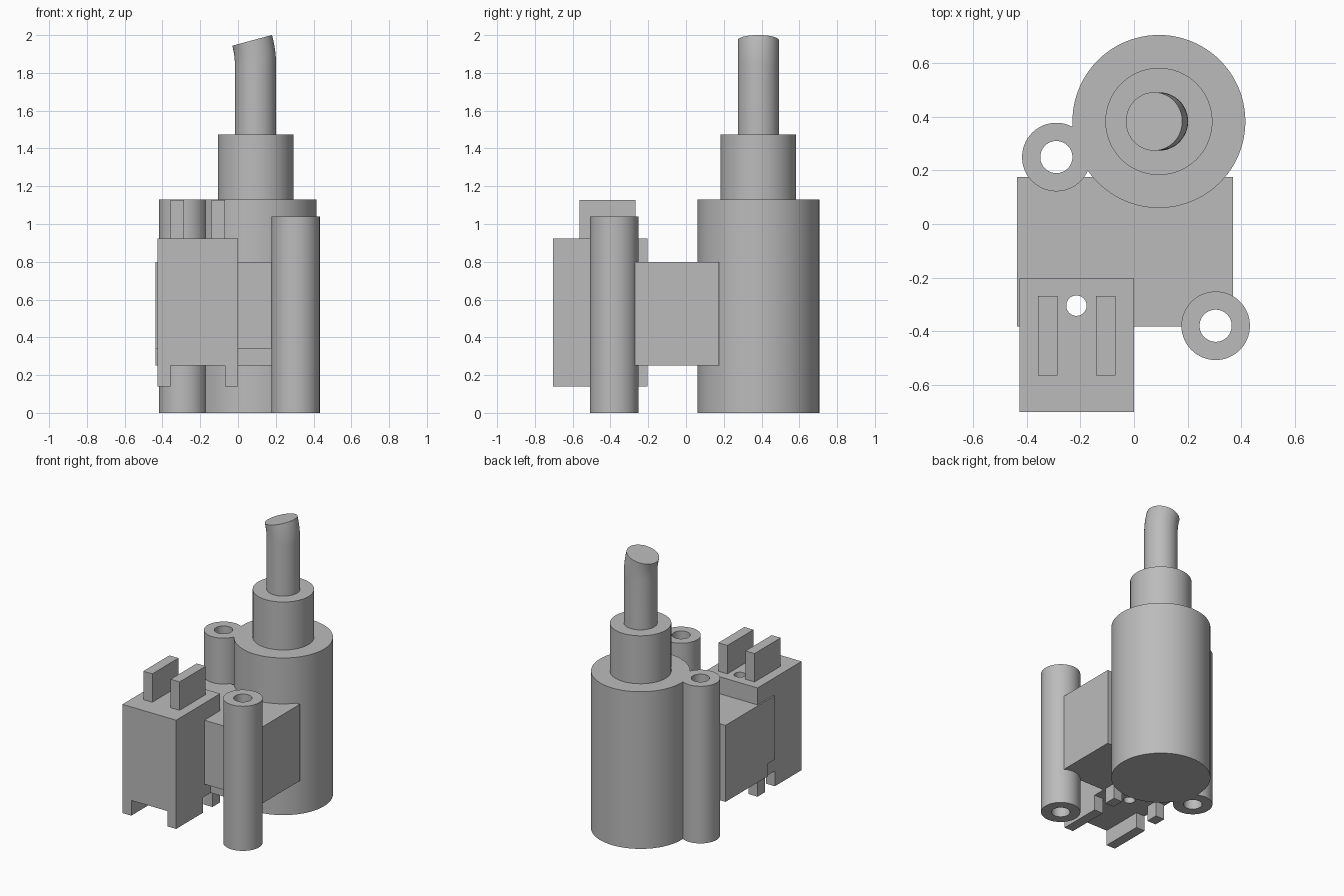
import bpy, bmesh, math
from mathutils import Matrix, Vector

cube = bpy.data.objects.get("Cube")
if cube:
    bpy.data.objects.remove(cube)

grey = bpy.data.materials.new("plain grey")
grey.use_nodes = True
COLOUR = (0.5, 0.5, 0.5, 1)
grey.diffuse_color = COLOUR
grey.node_tree.nodes["Principled BSDF"].inputs["Base Color"].default_value = COLOUR
SIDES = 96


def finish(name, bm):
    bmesh.ops.recalc_face_normals(bm, faces=bm.faces)
    mesh = bpy.data.meshes.new(name)
    bm.to_mesh(mesh)
    bm.free()
    mesh.materials.append(grey)
    obj = bpy.data.objects.new(name, mesh)
    bpy.context.collection.objects.link(obj)
    return obj


def activate(obj):
    bpy.ops.object.select_all(action='DESELECT')
    obj.select_set(True)
    bpy.context.view_layer.objects.active = obj


def smooth(obj):
    activate(obj)
    bpy.ops.object.shade_smooth_by_angle(angle=math.radians(30))
    return obj


def loft(name, rings, closed=False):
    """Skin circles given as (matrix, radius); cap the ends unless closed."""
    bm = bmesh.new()
    loops = []
    for mat, r in rings:
        angles = [math.tau * i / SIDES for i in range(SIDES)]
        loops.append([bm.verts.new(mat @ Vector((r * math.cos(a), r * math.sin(a), 0)))
                      for a in angles])
    pairs = list(zip(loops, loops[1:]))
    if closed:
        pairs.append((loops[-1], loops[0]))
    else:
        bm.faces.new(loops[0])
        bm.faces.new(loops[-1])
    for a, b in pairs:
        for i in range(SIDES):
            j = (i + 1) % SIDES
            bm.faces.new((a[i], a[j], b[j], b[i]))
    return smooth(finish(name, bm))


def at(x, y, z):
    return Matrix.Translation((x, y, z))


def cylinder(name, x, y, r, z0, z1):
    return loft(name, [(at(x, y, z0), r), (at(x, y, z1), r)])


def tube(name, x, y, r, hole, z1):
    return loft(name, [(at(x, y, 0), r), (at(x, y, z1), r),
                       (at(x, y, z1), hole), (at(x, y, 0), hole)], closed=True)


def prism(name, x0, x1, profile):
    """Extrude a (y, z) outline along x."""
    bm = bmesh.new()
    face = bm.faces.new([bm.verts.new((x0, y, z)) for y, z in profile])
    new = bmesh.ops.extrude_face_region(bm, geom=[face])["geom"]
    verts = [v for v in new if isinstance(v, bmesh.types.BMVert)]
    bmesh.ops.translate(bm, verts=verts, vec=(x1 - x0, 0, 0))
    return finish(name, bm)


def box(name, x0, x1, y0, y1, z0, z1):
    return prism(name, x0, x1, [(y0, z0), (y1, z0), (y1, z1), (y0, z1)])


def drill(obj, x, y, r):
    cutter = cylinder("hole_cutter", x, y, r, -0.5, 1.5)
    cutter.hide_render = True
    mod = obj.modifiers.new("hole", 'BOOLEAN')
    mod.operation, mod.solver, mod.object = 'DIFFERENCE', 'EXACT', cutter
    activate(obj)
    bpy.ops.object.modifier_apply(modifier=mod.name)
    bpy.data.objects.remove(cutter)
    smooth(obj)


# Stepped round housing
CX, CY = 0.093, 0.383
cylinder("main_cylinder", CX, CY, 0.323, 0, 1.13)
cylinder("collar", CX, CY, 0.2, 1.13, 1.475)

# Shaft with a bent tip
BEND, START, TILT, STEPS = 0.53, 1.835, math.radians(15), 8
shaft = [(at(CX, CY, 1.475), 0.109)]
for i in range(STEPS + 1):
    turn = Matrix.Rotation(-TILT * i / STEPS, 4, 'Y')
    shaft.append((at(CX - BEND, CY, START) @ turn @ at(BEND, 0, 0), 0.109))
loft("bent_shaft", shaft)

# Mounting tubes
FRONT, BACK = (0.305, -0.38), (-0.29, 0.25)
tube("front_mounting_tube", *FRONT, 0.128, 0.06, 1.04)
tube("back_mounting_tube", *BACK, 0.128, 0.06, 1.13)

# Central block with a step along its lower front edge
PIN = (-0.215, -0.305)
block = prism("central_block", -0.437, 0.37,
              [(-0.31, 0.25), (0.175, 0.25), (0.175, 0.8),
               (-0.383, 0.8), (-0.383, 0.34), (-0.31, 0.34)])
drill(block, *FRONT, 0.06)
drill(block, *PIN, 0.038)

# Connector with feet and prongs on both sides
X0, X1 = -0.427, 0.0
connector = box("connector_body", X0, X1, -0.703, -0.203, 0.25, 0.922)
drill(connector, *PIN, 0.038)
for side, foot, prong in (("right", X0, -0.358), ("left", X1 - 0.07, -0.141)):
    box(side + "_front_foot", foot, foot + 0.07, -0.703, -0.4, 0.14, 0.25)
    box(side + "_back_foot", foot, foot + 0.07, -0.29, -0.203, 0.14, 0.25)
    box(side + "_prong", prong, prong + 0.072, -0.565, -0.268, 0.922, 1.126)
